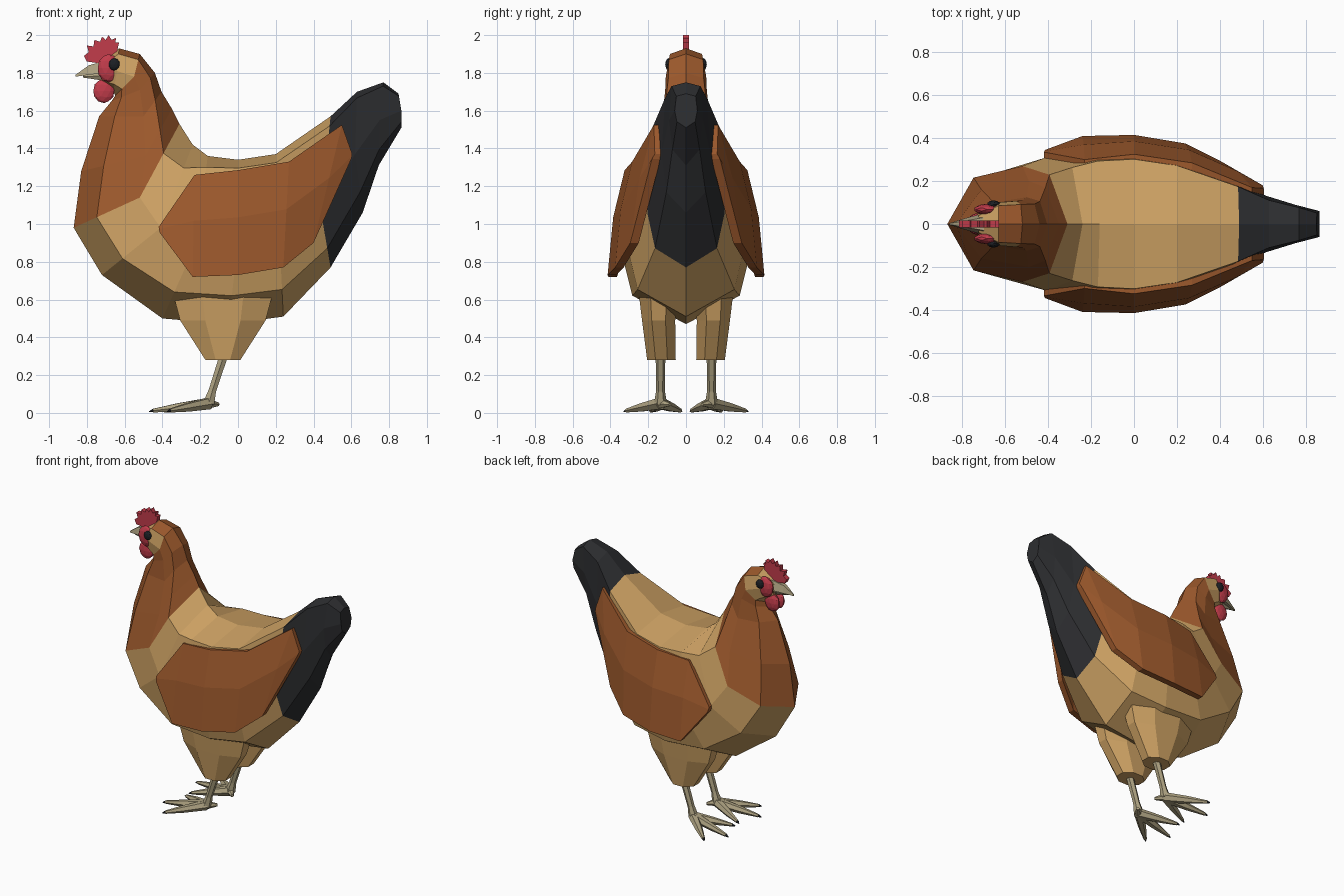
import bpy, bmesh, math
from mathutils import Vector

if "Cube" in bpy.data.objects:
    bpy.data.objects.remove(bpy.data.objects["Cube"])


def material(name, r, g, b):
    m = bpy.data.materials.new(name)
    m.diffuse_color = (r, g, b, 1)
    m.use_nodes = True
    m.node_tree.nodes["Principled BSDF"].inputs["Base Color"].default_value = m.diffuse_color
    return m


BROWN = material("brown_feather", .33, .098, .025)
TAN = material("tan_feather", .63, .37, .13)
BLACK = material("black_feather", .026, .027, .03)
RED = material("red_skin", .54, .045, .07)
HORN = material("horn", .42, .36, .22)
DARK = material("dark", .012, .014, .018)


def mesh_object(name, verts, faces, mats, slots=None):
    me = bpy.data.meshes.new(name)
    me.from_pydata([tuple(v) for v in verts], [], faces)
    for m in mats:
        me.materials.append(m)
    if slots:
        me.polygons.foreach_set("material_index", slots)
    bm = bmesh.new()
    bm.from_mesh(me)
    bmesh.ops.recalc_face_normals(bm, faces=bm.faces[:])
    bm.to_mesh(me)
    bm.free()
    ob = bpy.data.objects.new(name, me)
    bpy.context.collection.objects.link(ob)
    return ob


def loft(name, rings, mats, colour=lambda i, k: 0):
    n = len(rings[0])
    faces, slots = [], []
    for i in range(len(rings) - 1):
        for k in range(n):
            j = (k + 1) % n
            faces.append((i * n + k, i * n + j, (i + 1) * n + j, (i + 1) * n + k))
            slots.append(colour(i, k))
    last = len(rings) - 1
    faces += [tuple(range(n)), tuple(last * n + k for k in range(n))]
    slots += [colour(0, 2), colour(last - 1, 2)]
    return mesh_object(name, [v for r in rings for v in r], faces, mats, slots)


def limb(name, points, radii, mat, n=6):
    pts = [Vector(p) for p in points]
    axis = (pts[-1] - pts[0]).normalized()
    side = axis.cross(Vector((.1, 0, 1))).normalized()
    if abs(axis.z) > .8:
        side = Vector((0, 1, 0))
    up = side.cross(axis).normalized()
    rings = [[p + r * (side * math.cos(a) + up * math.sin(a))
              for a in (2 * math.pi * k / n for k in range(n))] for p, r in zip(pts, radii)]
    return loft(name, rings, [mat])


def blob(name, loc, scale, mat, sub=2):
    me = bpy.data.meshes.new(name)
    bm = bmesh.new()
    bmesh.ops.create_icosphere(bm, subdivisions=sub, radius=1)
    for v in bm.verts:
        v.co = Vector([c * s for c, s in zip(v.co, scale)]) + Vector(loc)
    bm.to_mesh(me)
    bm.free()
    me.materials.append(mat)
    ob = bpy.data.objects.new(name, me)
    bpy.context.collection.objects.link(ob)
    return ob


# Body from face to tail: top x z, side x y z, bottom x z, shoulder position
sections = [
    (-.72, 1.86, -.73, .045, 1.80, -.72, 1.74, .4),
    (-.63, 1.93, -.64, .10, 1.81, -.66, 1.70, .25),
    (-.52, 1.90, -.55, .107, 1.78, -.65, 1.68, .25),
    (-.44, 1.80, -.52, .11, 1.71, -.67, 1.65, .3),
    (-.405, 1.70, -.50, .125, 1.57, -.735, 1.57, .35),
    (-.35, 1.61, -.49, .20, 1.36, -.83, 1.28, .45),
    (-.31, 1.53, -.52, .27, 1.14, -.87, .98, .4),
    (-.24, 1.42, -.41, .31, .98, -.72, .73, .28),
    (-.16, 1.36, -.22, .345, .90, -.40, .50, .13),
    (0, 1.34, 0, .355, .90, -.05, .47, .1),
    (.20, 1.37, .22, .32, .92, .24, .51, .1),
    (.49, 1.57, .44, .205, 1.06, .49, .77, .1),
    (.63, 1.70, .62, .13, 1.37, .66, 1.06, .1),
    (.77, 1.75, .75, .09, 1.55, .745, 1.31, .1),
    (.85, 1.69, .865, .06, 1.60, .865, 1.51, .15),
]
rings = []
for tx, tz, mx, my, mz, bx, bz, t in sections:
    top, mid, bot = Vector((tx, 0, tz)), Vector((mx, my, mz)), Vector((bx, 0, bz))
    up, low = top.lerp(mid, t), mid.lerp(bot, .65)
    up.y, low.y = my * .85, my * .8
    half = [up, mid, low]
    rings.append([top] + half + [bot] + [Vector((v.x, -v.y, v.z)) for v in reversed(half)])


def plumage(i, k):
    if i < 2:
        return 0 if i == 1 and k in (0, 7) else 1
    return 0 if i < 6 else 1 if i < 11 else 2


loft("body", rings, [BROWN, TAN, BLACK], plumage)

# Wing columns: upper edge x y z, lower edge x y z, outward bulge
wing = [
    (-.42, .335, .985, -.415, .345, .955, 0),
    (-.23, .30, 1.26, -.24, .41, .72, .02),
    (0, .325, 1.285, 0, .415, .73, .02),
    (.27, .285, 1.33, .24, .375, .77, .02),
    (.55, .17, 1.525, .40, .295, .90, .02),
    (.605, .165, 1.37, .60, .18, 1.345, 0),
]

# Toe tips
toes = {"middle": (-.45, .185, .012), "outer": (-.36, .315, .012), "inner": (-.39, .03, .012)}

for side, s in (("right", -1), ("left", 1)):
    # Wing
    verts = []
    for ax, ay, az, bx, by, bz, bulge in wing:
        a, b = Vector((ax, ay * s, az)), Vector((bx, by * s, bz))
        m = a.lerp(b, .45)
        m.y += s * bulge
        verts += [a, m, b]
    inner = [Vector((v.x, v.y - s * .045, v.z)) for v in verts]
    n, cols = len(verts), len(wing)
    faces = []
    for i in range(cols - 1):
        for k in (0, 1):
            q = (3 * i + k, 3 * i + k + 1, 3 * i + k + 4, 3 * i + k + 3)
            faces += [q, tuple(v + n for v in q)]
    rim = [3 * i for i in range(cols)] + [3 * cols - 2] + \
          [3 * i + 2 for i in reversed(range(cols))] + [1]
    for a, b in zip(rim, rim[1:] + rim[:1]):
        faces.append((a, b, b + n, a + n))
    mesh_object(side + "_wing", verts + inner, faces, [BROWN])

    # Thigh
    def octagon(cx, cy, z, rx, ry):
        return [(cx + rx * math.cos(a), s * (cy + ry * math.sin(a)), z)
                for a in (math.pi * (k + .5) / 4 for k in range(8))]
    loft(side + "_thigh", [octagon(-.08, .145, .68, .30, .12), octagon(-.08, .145, .49, .245, .095),
                           octagon(-.08, .13, .28, .10, .082)], [TAN])

    # Shank and toes
    ankle = (-.155, .135 * s, .05)
    limb(side + "_shank", [(-.07, .135 * s, .32), (-.135, .135 * s, .12), ankle],
         [.026, .023, .034], HORN)
    for label, (x, y, z) in toes.items():
        tip = Vector((x, y * s, z))
        base = Vector(ankle)
        knuckle = base.lerp(tip, .55)
        limb(f"{side}_{label}_toe", [base, knuckle, tip], [.034, .025, .011], HORN)
        end = tip + (tip - knuckle).normalized() * .02
        end.z = .006
        limb(f"{side}_{label}_claw", [tip, end], [.010, .003], DARK)
    limb(side + "_hind_toe", [ankle, (-.105, .085 * s, .045)], [.028, .010], HORN)

    # Face patch, eye, wattle
    blob(side + "_cheek", (-.685, .068 * s, 1.825), (.06, .026, .075), RED)
    blob(side + "_eye", (-.655, .092 * s, 1.845), (.03, .018, .033), DARK)
    blob(side + "_wattle", (-.71, .028 * s, 1.705), (.058, .024, .065), RED)

# Beak
upper = [(-.70, .05, 1.80), (-.70, .03, 1.865), (-.70, -.03, 1.865), (-.70, -.05, 1.80)]
middle = [(-.79, .026, 1.79), (-.79, .014, 1.84), (-.79, -.014, 1.84), (-.79, -.026, 1.79)]
point = [(-.86, .004, 1.78), (-.86, .003, 1.79), (-.86, -.003, 1.79), (-.86, -.004, 1.78)]
loft("upper_beak", [upper, middle, point], [HORN])
limb("lower_beak", [(-.70, 0, 1.785), (-.82, 0, 1.78)], [.032, .006], HORN)

# Serrated comb
outline = [(-.73, 1.85), (-.80, 1.86), (-.815, 1.89), (-.79, 1.91), (-.80, 1.945), (-.765, 1.94),
           (-.76, 1.975), (-.73, 1.965), (-.72, 1.992), (-.70, 1.975), (-.685, 2.0),
           (-.67, 1.975), (-.645, 1.985), (-.65, 1.96), (-.63, 1.96), (-.64, 1.915)]
loft("comb", [[(x, y, z) for x, z in outline] for y in (-.017, .017)], [RED])
